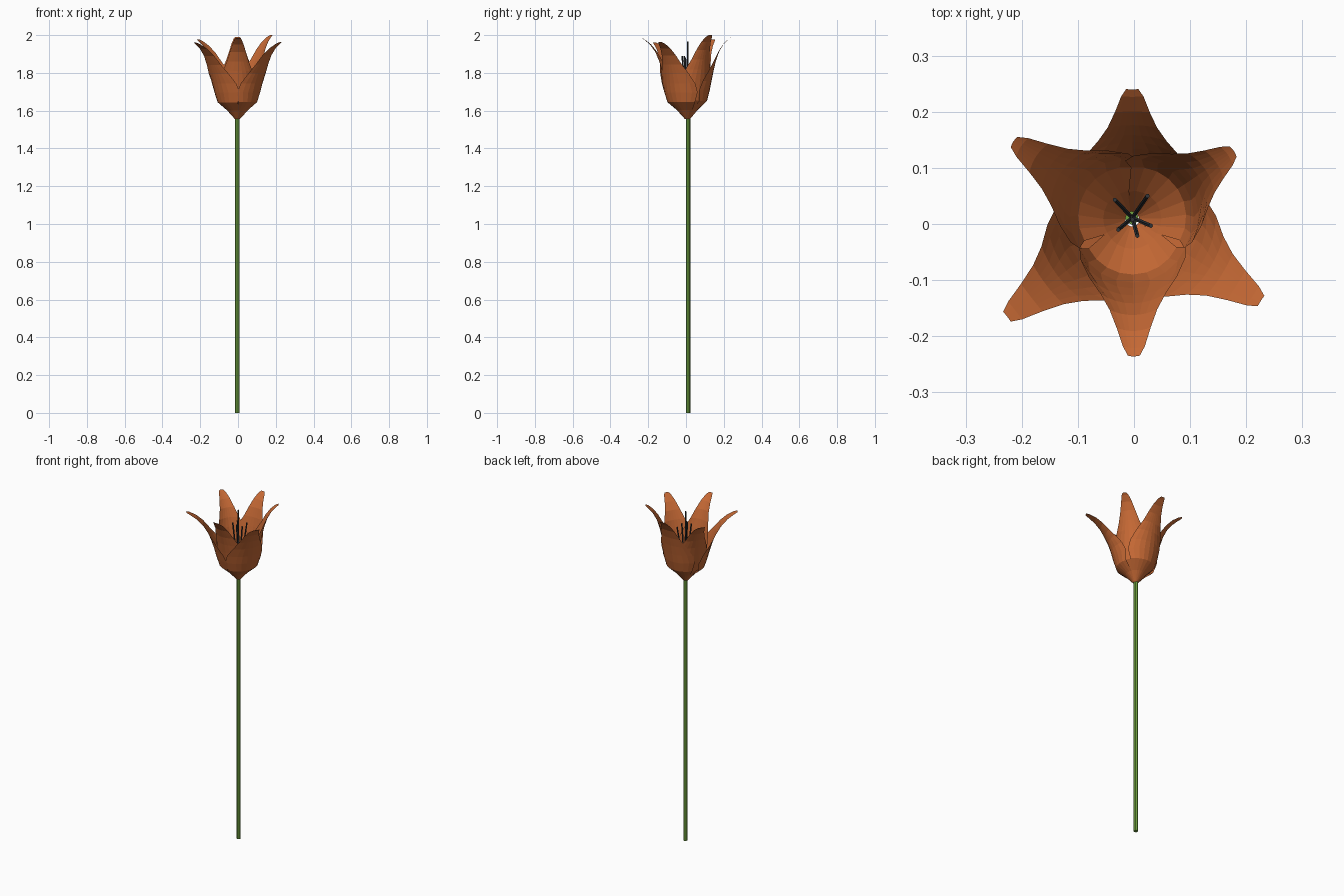
import bpy, bmesh, math
from mathutils import Vector

if "Cube" in bpy.data.objects:
    bpy.data.objects.remove(bpy.data.objects["Cube"])


def material(name, rgb):
    m = bpy.data.materials.new(name)
    m.diffuse_color = (*rgb, 1)
    m.use_nodes = True
    m.node_tree.nodes["Principled BSDF"].inputs["Base Color"].default_value = m.diffuse_color
    return m


ORANGE = material("petal_orange", (0.56, 0.14, 0.035))
GREEN = material("stem_green", (0.16, 0.36, 0.05))
DARK = material("stamen_dark", (0.03, 0.035, 0.04))
CX, CY = -0.003, 0.008


def rod(name, a, b, radius, sides, mat):
    a, b = Vector(a), Vector(b)
    bpy.ops.mesh.primitive_cylinder_add(vertices=sides, radius=radius,
                                        depth=(b - a).length, location=(a + b) / 2)
    ob = bpy.context.object
    ob.name = name
    ob.rotation_euler = (b - a).to_track_quat('Z', 'Y').to_euler()
    ob.data.materials.append(mat)
    return ob


# petal rows: radius, height, half width measured along the arc
ROWS = [(0.013, 1.555, 0.012), (0.055, 1.605, 0.058), (0.103, 1.650, 0.098),
        (0.118, 1.705, 0.122), (0.128, 1.755, 0.115), (0.140, 1.810, 0.089),
        (0.153, 1.860, 0.062), (0.172, 1.910, 0.044), (0.198, 1.950, 0.031),
        (0.226, 1.976, 0.020), (0.240, 1.985, 0.011)]


def petal(name, tip, tip_z, inner):
    dx, dy = tip[0] - CX, tip[1] - CY
    heading, reach = math.atan2(dy, dx), math.hypot(dx, dy)
    cols = 8
    bm = bmesh.new()
    grid = []
    for r, z, w in ROWS:
        t = (z - 1.555) / 0.43
        # tips reach their own length and height, the cup stays common
        r = r * (1 + (reach / 0.24 - 1) * t ** 2)
        z = z + (tip_z - 1.985) * t
        if inner:
            r *= 0.95 + 0.05 * t ** 3
        line = []
        for i in range(cols + 1):
            u = 2 * i / cols - 1
            a = heading + u * w / r
            # inner edges tuck in, outer edges lap over them
            edge = r * (1 + (-0.05 if inner else 0.02) * u * u * min(1, w / 0.09))
            line.append(bm.verts.new((CX + edge * math.cos(a),
                                      CY + edge * math.sin(a), z)))
        grid.append(line)
    for p, q in zip(grid, grid[1:]):
        for i in range(cols):
            bm.faces.new((p[i], p[i + 1], q[i + 1], q[i]))
    me = bpy.data.meshes.new(name)
    bm.to_mesh(me)
    bm.free()
    me.materials.append(ORANGE)
    ob = bpy.data.objects.new(name, me)
    bpy.context.collection.objects.link(ob)


# stem
rod("stem", (-0.004, 0.011, 0), (-0.004, 0.011, 1.575), 0.012, 8, GREEN)

# three inner and three outer petals
petal("inner_petal_front", (0.0, -0.236), 1.985, True)
petal("inner_petal_right", (0.178, 0.130), 2.0, True)
petal("inner_petal_left", (-0.215, 0.147), 1.978, True)
petal("outer_petal_back", (-0.003, 0.240), 1.99, False)
petal("outer_petal_left", (-0.226, -0.165), 1.96, False)
petal("outer_petal_right", (0.226, -0.137), 1.963, False)

# pistil and stamens
rod("pistil", (CX, 0.011, 1.57), (CX, 0.008, 1.965), 0.004, 6, DARK)
for k, (x, y, z) in enumerate([(-0.034, 0.043, 1.88), (0.024, 0.050, 1.88),
                               (0.030, -0.003, 1.88), (0.006, -0.021, 1.89),
                               (-0.028, -0.010, 1.89)]):
    rod(f"stamen_{k + 1}", (CX, 0.011, 1.57), (x, y, z), 0.004, 6, DARK)
